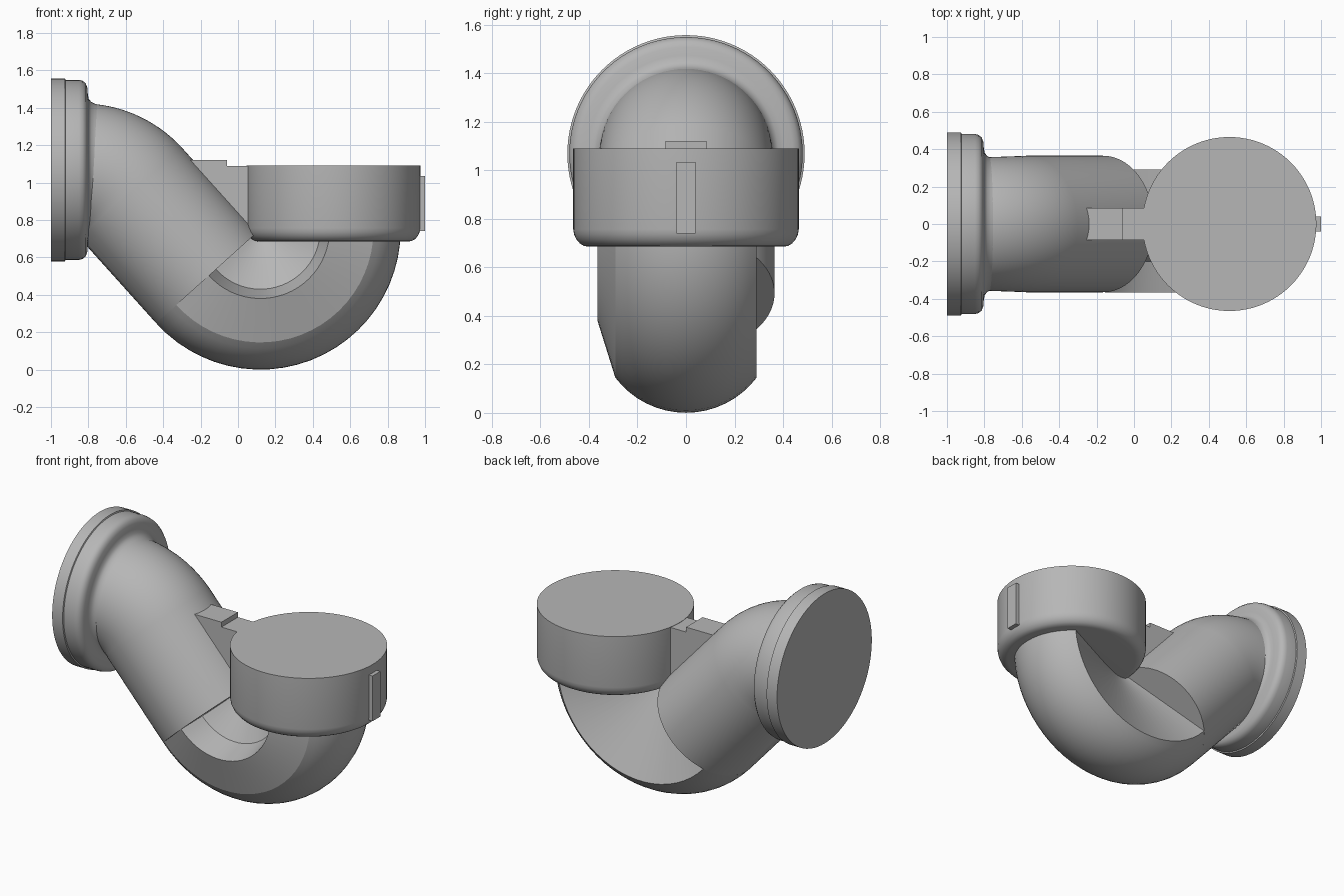
import bpy, bmesh, math
from mathutils import Vector

if "Cube" in bpy.data.objects:
    bpy.data.objects.remove(bpy.data.objects["Cube"])

grey = bpy.data.materials.new("pipe_grey")
grey.diffuse_color = (0.47, 0.47, 0.47, 1)
grey.use_nodes = True
grey.node_tree.nodes["Principled BSDF"].inputs["Base Color"].default_value = grey.diffuse_color


def finish(name, bm, angle=30):
    bmesh.ops.recalc_face_normals(bm, faces=bm.faces)
    mesh = bpy.data.meshes.new(name)
    bm.to_mesh(mesh)
    bm.free()
    mesh.materials.append(grey)
    obj = bpy.data.objects.new(name, mesh)
    bpy.context.collection.objects.link(obj)
    bpy.ops.object.select_all(action='DESELECT')
    obj.select_set(True)
    bpy.context.view_layer.objects.active = obj
    bpy.ops.object.shade_smooth_by_angle(angle=math.radians(angle))
    return obj


def circle(n):
    return [(math.cos(2 * math.pi * i / n), math.sin(2 * math.pi * i / n)) for i in range(n)]


def sweep(name, stations, section, angle=30):
    """Stations are (x, z, heading, scale); section points are (normal, y)."""
    bm = bmesh.new()
    rings = []
    for x, z, h, s in stations:
        rings.append([bm.verts.new((x - math.sin(h) * u * s, v * s, z + math.cos(h) * u * s))
                      for u, v in section])
    n = len(section)
    for a, b in zip(rings, rings[1:]):
        for i in range(n):
            j = (i + 1) % n
            bm.faces.new((a[i], a[j], b[j], b[i]))
    bm.faces.new(rings[0])
    bm.faces.new(rings[-1])
    return finish(name, bm, angle)


def prism(name, outline, half):
    bm = bmesh.new()
    face = bm.faces.new([bm.verts.new((x, -half, z)) for x, z in outline])
    geom = bmesh.ops.extrude_face_region(bm, geom=[face])["geom"]
    bmesh.ops.translate(bm, vec=(0, 2 * half, 0),
                        verts=[g for g in geom if isinstance(g, bmesh.types.BMVert)])
    return finish(name, bm)


# Main dimensions
R = 0.365                      # pipe radius
BX, BZ, BR = 0.12, 0.75, 0.385  # return bend centre and centreline radius
SEAM = math.radians(222)       # where the straight pipe meets the bend
SLOPE = math.radians(48)
AXIS = 1.068                   # height of the wall flange axis

# Inclined pipe with the upper elbow
sx, sz = BX + BR * math.cos(SEAM), BZ + BR * math.sin(SEAM)
corner = sx - (AXIS - sz) / math.tan(SLOPE)
ELBOW = 0.37
start = corner - ELBOW * math.tan(SLOPE / 2)
path = [(start - 0.05, AXIS, 0, R - 0.01)]
for i in range(17):
    a = SLOPE * i / 16
    path.append((start + ELBOW * math.sin(a), AXIS - ELBOW * (1 - math.cos(a)), -a,
                 R - 0.01 + 0.01 * i / 16))
path.append((sx, sz, -SLOPE, R))
sweep("inclined_pipe", path, circle(72))

# Return bend, with flattened sides and a recessed inner front
arc = [math.radians(-53 + 106 * i / 16) for i in range(17)]
section = [(-R * math.cos(a), R * math.sin(a)) for a in arc]
section += [(0.365, 0.0), (0.065, -0.2), (0.015, -0.365)]
bend = []
for i in range(25):
    a = SEAM + (2 * math.pi - SEAM) * i / 24
    bend.append((BX + BR * math.cos(a), BZ + BR * math.sin(a), a + math.pi / 2, 1))
sweep("return_bend", bend, section, 15)

# Wall flange: rim, step, rounded lip and fillet into the pipe
flange = [(-1.0, 0.489), (-0.925, 0.489), (-0.922, 0.481), (-0.85, 0.481), (-0.83, 0.476),
          (-0.814, 0.462), (-0.806, 0.44), (-0.803, 0.405), (-0.798, 0.38),
          (-0.785, 0.363), (-0.765, 0.354), (-0.74, 0.345)]
sweep("wall_flange", [(x, AXIS, 0, r) for x, r in flange], circle(96), 35)

# Inlet cup with rounded bottom edge
cup = [(0.685, 0.40), (0.688, 0.42), (0.698, 0.437), (0.715, 0.452), (0.735, 0.461),
       (0.757, 0.465), (1.09, 0.465)]
sweep("inlet_cup", [(0.51, z, math.pi / 2, r) for z, r in cup], circle(96), 35)

# Rib joining cup and pipe, and the small tab on the cup
prism("joining_rib", [(-0.275, 1.12), (-0.06, 1.12), (-0.06, 1.088), (0.08, 1.088),
                      (0.08, 0.76), (0.02, 0.74), (-0.1, 0.85)], 0.085)
prism("cup_tab", [(0.95, 0.74), (1.0, 0.74), (1.0, 1.035), (0.95, 1.035)], 0.04)
